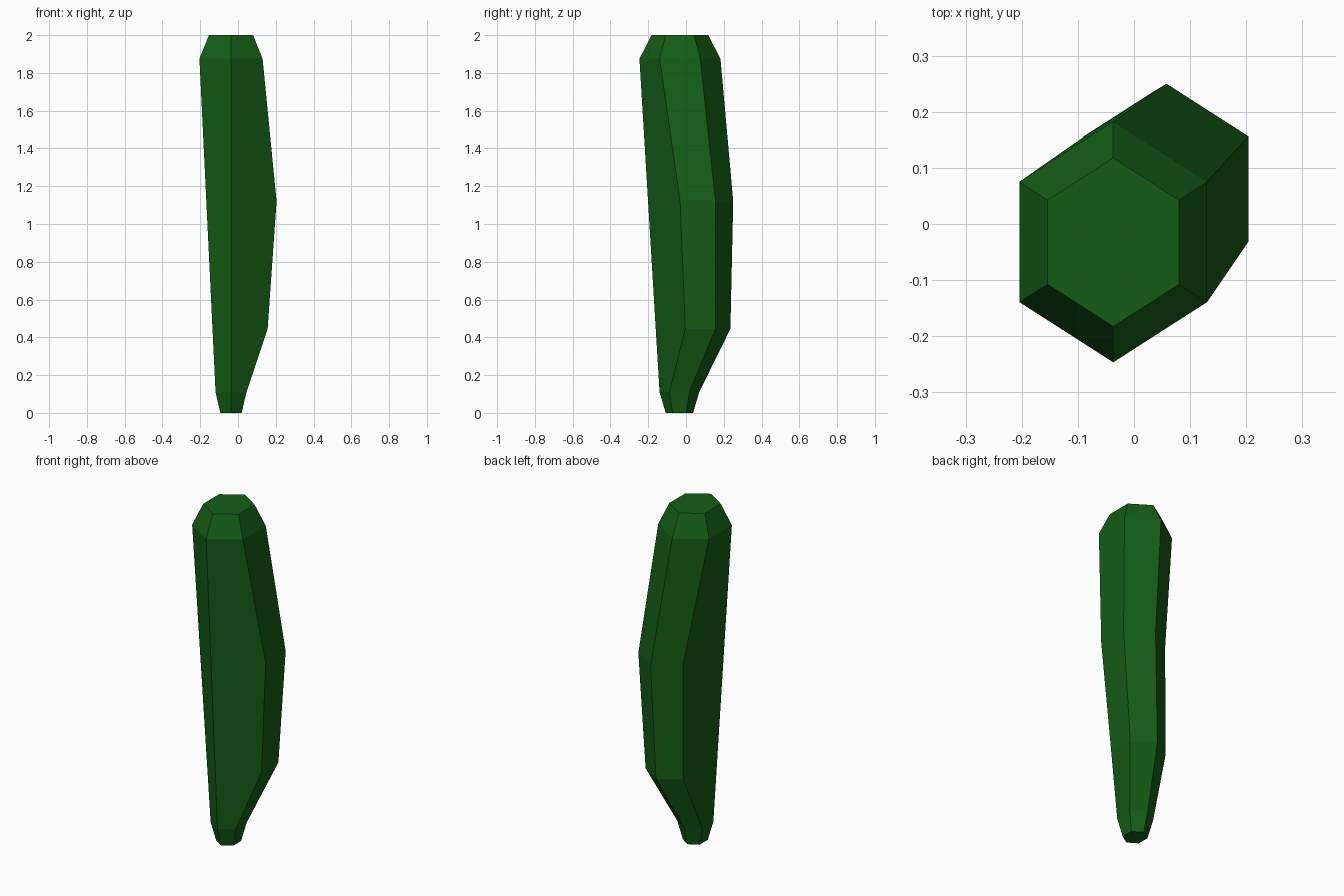
import bpy, bmesh
from math import sin, cos, pi

if "Cube" in bpy.data.objects:
    bpy.data.objects.remove(bpy.data.objects["Cube"])

# Hexagonal cross-sections: z, centre x, centre y, radius along y
SECTIONS = [
    (0.00, -0.037, -0.035, 0.0725),
    (0.11, -0.037, -0.035, 0.105),
    (0.445, 0.033, 0.076, 0.159),
    (1.12, 0.058, 0.0625, 0.1875),
    (1.875, -0.037, -0.032, 0.2145),
    (2.00, -0.037, -0.0325, 0.150),
]
X_SCALE = 0.9      # hexagon is slightly narrow in x
STRAIGHT = (0, 5)  # front and front-left edges run straight past the bend

bm = bmesh.new()


def corner(section, i):
    z, cx, cy, r = section
    a = -pi / 2 + i * pi / 3
    return bm.verts.new((cx + X_SCALE * r * cos(a), cy + r * sin(a), z))


# Six vertical edge chains, counter-clockwise from the front
chains = []
for i in range(6):
    chains.append([None if i in STRAIGHT and k in (2, 3) else corner(s, i)
                   for k, s in enumerate(SECTIONS)])


# Side faces; where a chain skips the bend, one large face spans it
def side(a, b, lo, hi):
    left = [v for v in a[lo:hi + 1] if v]
    right = [v for v in b[lo:hi + 1] if v]
    bm.faces.new(left[::-1] + right)


for i in range(6):
    a, b = chains[i], chains[(i + 1) % 6]
    if i in STRAIGHT or (i + 1) % 6 in STRAIGHT:
        spans = [(0, 1), (1, 4), (4, 5)]
    else:
        spans = [(k, k + 1) for k in range(5)]
    for lo, hi in spans:
        side(a, b, lo, hi)

# End caps
bm.faces.new([c[0] for c in reversed(chains)])
bm.faces.new([c[-1] for c in chains])
bmesh.ops.recalc_face_normals(bm, faces=bm.faces[:])

mesh = bpy.data.meshes.new("bent_stalk")
bm.to_mesh(mesh)
bm.free()
stalk = bpy.data.objects.new("bent_stalk", mesh)
bpy.context.collection.objects.link(stalk)

green = bpy.data.materials.new("dark_green")
green.diffuse_color = (0.007, 0.11, 0.008, 1)
green.use_nodes = True
green.node_tree.nodes["Principled BSDF"].inputs["Base Color"].default_value = green.diffuse_color
mesh.materials.append(green)
